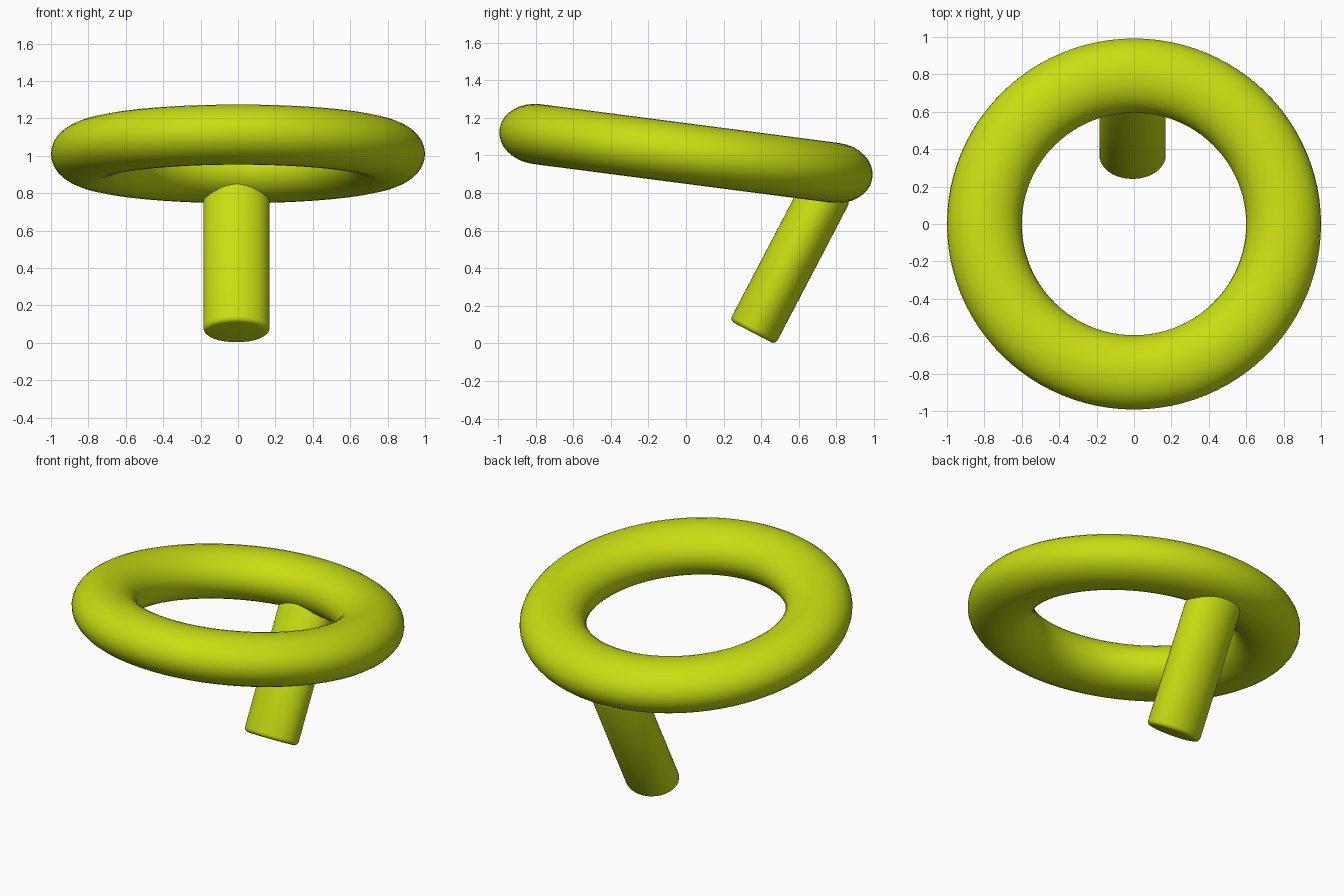
import bpy
from math import radians, sin, cos
from mathutils import Vector

if "Cube" in bpy.data.objects:
    bpy.data.objects.remove(bpy.data.objects["Cube"])

lime = bpy.data.materials.new("lime")
lime.diffuse_color = (0.58, 0.73, 0.006, 1)
lime.use_nodes = True
lime.node_tree.nodes["Principled BSDF"].inputs["Base Color"].default_value = lime.diffuse_color


def finish(name):
    ob = bpy.context.object
    ob.name = name
    ob.data.materials.append(lime)
    bpy.ops.object.transform_apply(location=False, rotation=False, scale=True)
    return ob


# Tilted ring with a slightly flattened tube
bpy.ops.mesh.primitive_torus_add(major_segments=96, minor_segments=32,
                                 major_radius=0.8, minor_radius=0.2,
                                 location=(0, 0, 1.01),
                                 rotation=(radians(-7.4), 0, 0))
bpy.context.object.scale = (1, 1, 0.8)
finish("ring")
bpy.ops.object.shade_smooth()

# Slanted oval peg, its upper end buried in the back of the ring
tilt = radians(27.6)
length = 0.86
axis = Vector((0, sin(tilt), cos(tilt)))
foot = Vector((-0.008, 0.354, 0.058))
bpy.ops.mesh.primitive_cylinder_add(vertices=64, radius=1, depth=length,
                                    location=foot + axis * length / 2,
                                    rotation=(-tilt, 0, 0))
bpy.context.object.scale = (0.177, 0.137, 1)
peg = finish("peg")

# Small rounded rim at the ends of the peg
rim = peg.modifiers.new("rim", 'BEVEL')
rim.width = 0.025
rim.segments = 3
rim.limit_method = 'ANGLE'
rim.angle_limit = radians(40)
bpy.ops.object.modifier_apply(modifier="rim")
bpy.ops.object.shade_smooth_by_angle(angle=radians(35))
